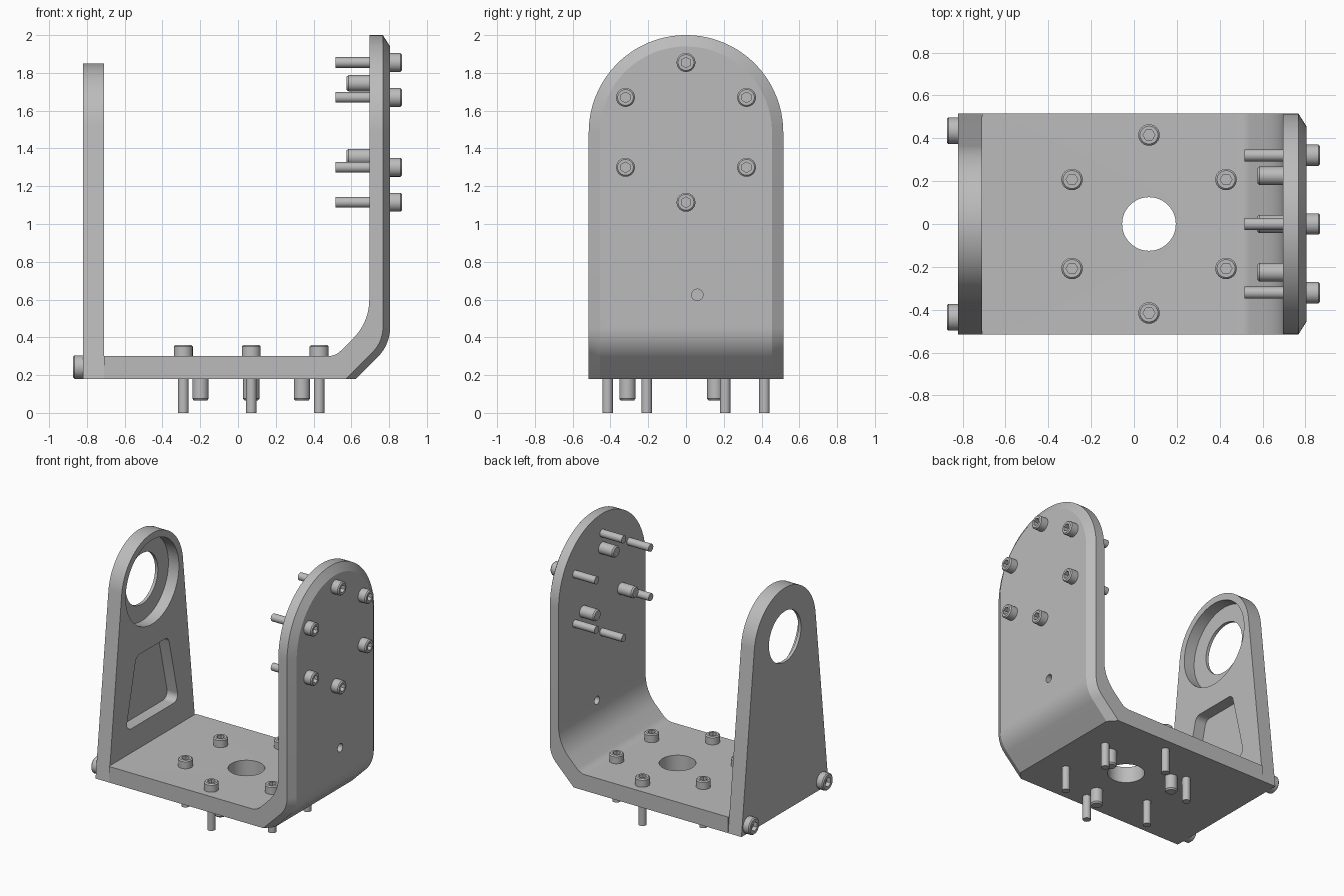
import bpy, bmesh
from math import pi, sin, cos, radians, hypot, atan2, acos

cube = bpy.data.objects.get("Cube")
if cube:
    bpy.data.objects.remove(cube)

grey = bpy.data.materials.new("machined grey")
grey.use_nodes = True
grey.diffuse_color = (0.5, 0.5, 0.5, 1)
grey.node_tree.nodes["Principled BSDF"].inputs["Base Color"].default_value = (0.5, 0.5, 0.5, 1)

AXIS_Z = 1.485      # height of the pivot axis
HALF = 0.515        # half width of the bracket
BASE_TOP, BASE_BOTTOM = 0.30, 0.18
HUB_X = 0.07        # centre of the base bolt circle


def loft(name, rings, location=(0, 0, 0), rotation=(0, 0, 0)):
    """Skin a list of closed rings and cap both ends."""
    bm = bmesh.new()
    loops = [[bm.verts.new(p) for p in ring] for ring in rings]
    for a, b in zip(loops, loops[1:]):
        for i in range(len(a)):
            j = (i + 1) % len(a)
            bm.faces.new((a[i], a[j], b[j], b[i]))
    bm.faces.new(loops[0])
    bm.faces.new(loops[-1])
    bmesh.ops.remove_doubles(bm, verts=bm.verts, dist=1e-5)
    bmesh.ops.recalc_face_normals(bm, faces=bm.faces)
    mesh = bpy.data.meshes.new(name)
    bm.to_mesh(mesh)
    bm.free()
    obj = bpy.data.objects.new(name, mesh)
    obj.location, obj.rotation_euler = location, rotation
    mesh.materials.append(grey)
    bpy.context.collection.objects.link(obj)
    return obj


def activate(obj):
    bpy.ops.object.select_all(action='DESELECT')
    obj.select_set(True)
    bpy.context.view_layer.objects.active = obj


def smooth(obj):
    activate(obj)
    bpy.ops.object.shade_smooth_by_angle(angle=radians(25))


def cut(obj, cutter):
    mod = obj.modifiers.new("cut", 'BOOLEAN')
    mod.operation, mod.solver, mod.object = 'DIFFERENCE', 'EXACT', cutter
    activate(obj)
    bpy.ops.object.modifier_apply(modifier=mod.name)
    bpy.data.objects.remove(cutter)


def arc(cx, cy, r, start, end, n):
    angles = [radians(start + (end - start) * i / n) for i in range(n + 1)]
    return [(cx + r * cos(a), cy + r * sin(a)) for a in angles]


def prism_x(name, outline, x0, x1):
    """Extrude a (y, z) outline along x."""
    return loft(name, [[(x, y, z) for y, z in outline] for x in (x0, x1)])


def disc_x(name, z, y, r, x0, x1):
    return prism_x(name, arc(y, z, r, 0, 360, 64)[:-1], x0, x1)


def ring(z, r, hexagonal=False, n=24):
    pts = []
    for i in range(n):
        a = 2 * pi * i / n
        k = r / cos(a % (pi / 3) - pi / 6) if hexagonal else r
        pts.append((k * cos(a), k * sin(a), z))
    return pts


def screw(name, r, head, shaft_r, length, location, rotation=(0, 0, 0)):
    """Socket head screw with its seat at the local origin."""
    smooth(loft(name, [
        ring(-length, shaft_r), ring(0, shaft_r), ring(0, r),
        ring(head - 0.008, r), ring(head, r - 0.008),
        ring(head, r * 0.48, True), ring(head * 0.4, r * 0.48, True)], location, rotation))


def pin(name, r, length, location, rotation=(0, 0, 0)):
    smooth(loft(name, [
        ring(-length, r - 0.008), ring(0.01 - length, r), ring(0.02, r)], location, rotation))


def circle_spots(r, count):
    return [(r * cos(pi / 2 + 2 * pi * i / count), r * sin(pi / 2 + 2 * pi * i / count))
            for i in range(count)]


# Bent bracket: floor, bend and round-topped wall as one loft
def section(inner, mid, outer, w=HALF, wo=HALF - 0.06):
    half = [(inner, w), (mid, w), (outer, wo)]
    return ([(x, -y, z) for (x, z), y in half]
            + [(x, y, z) for (x, z), y in reversed(half)])


end = (-0.71, BASE_BOTTOM)
sections = [section((-0.71, BASE_TOP), end, end, wo=HALF)]
for p in arc(0.475, 0.397, 0.097, -90, -45, 6):
    sections.append(section(p, (0.57, BASE_BOTTOM), (0.625, BASE_BOTTOM)))
for trio in zip(arc(0.405, 0.6, 0.29, -45, 0, 12),
                arc(0.585, 0.452, 0.182, -45, 0, 12),
                arc(0.585, 0.452, 0.22, -45, 0, 12)):
    sections.append(section(*trio))
for i in range(33):
    c, s = cos(pi / 2 * i / 32), sin(pi / 2 * i / 32)
    z, zo = AXIS_Z + HALF * s, AXIS_Z + (HALF - 0.06) * s
    sections.append(section((0.695, z), (0.767, z), (0.805, zo), HALF * c, (HALF - 0.06) * c))
bracket = loft("bent_bracket", sections)
cut(bracket, loft("floor_hole_cutter", [ring(-0.1, 0.125, n=64), ring(0.5, 0.125, n=64)],
                  (HUB_X, 0, 0)))
cut(bracket, disc_x("wall_hole_cutter", 0.625, 0.06, 0.03, 0.6, 0.9))
smooth(bracket)

# Tapered support plate with bearing bore and blind pocket
top_r = 0.365
rise = AXIS_Z - BASE_BOTTOM
tangent = degrees_from_axis = (atan2(-rise, HALF) + acos(top_r / hypot(HALF, rise))) * 180 / pi
outline = ([(-HALF, BASE_BOTTOM), (HALF, BASE_BOTTOM)]
           + arc(0, AXIS_Z, top_r, tangent, 180 - tangent, 48))
plate = prism_x("support_plate", outline, -0.82, -0.71)
floor_x = -0.797
cut(plate, disc_x("bore_cutter", AXIS_Z, 0, 0.19, -1, -0.6))
cut(plate, disc_x("bearing_seat_cutter", AXIS_Z, 0, 0.315, floor_x, -0.6))
lean = 13
pocket = (arc(0.25, 0.53, 0.05, -90, lean, 8) + arc(0.15, 0.95, 0.05, lean, 90, 8))
pocket += [(-y, z) for y, z in reversed(pocket)]
cut(plate, prism_x("pocket_cutter", pocket, floor_x, -0.6))
smooth(plate)

# Floor screws and locating pins
for x, y in circle_spots(0.415, 6):
    screw("floor_screw", 0.05, 0.06, 0.028, BASE_TOP, (HUB_X + x, y, BASE_TOP))
for x, y in circle_spots(0.31, 3):
    pin("floor_pin", 0.043, 0.115, (HUB_X + x, -y, BASE_BOTTOM))

# Wall screws and locating pins
facing_left = (0, pi / 2, 0)
for y, z in circle_spots(0.37, 6):
    screw("wall_screw", 0.05, 0.063, 0.028, 0.29, (0.805, y, AXIS_Z + z), facing_left)
for y, z in circle_spots(0.26, 3):
    pin("wall_pin", 0.043, 0.12, (0.695, y, AXIS_Z + z), facing_left)

# Screws clamping the support plate to the floor
for side in (-1, 1):
    screw("plate_screw", 0.0625, 0.053, 0.03, 0.25, (-0.82, side * 0.435, 0.2425),
          (0, -pi / 2, 0))
